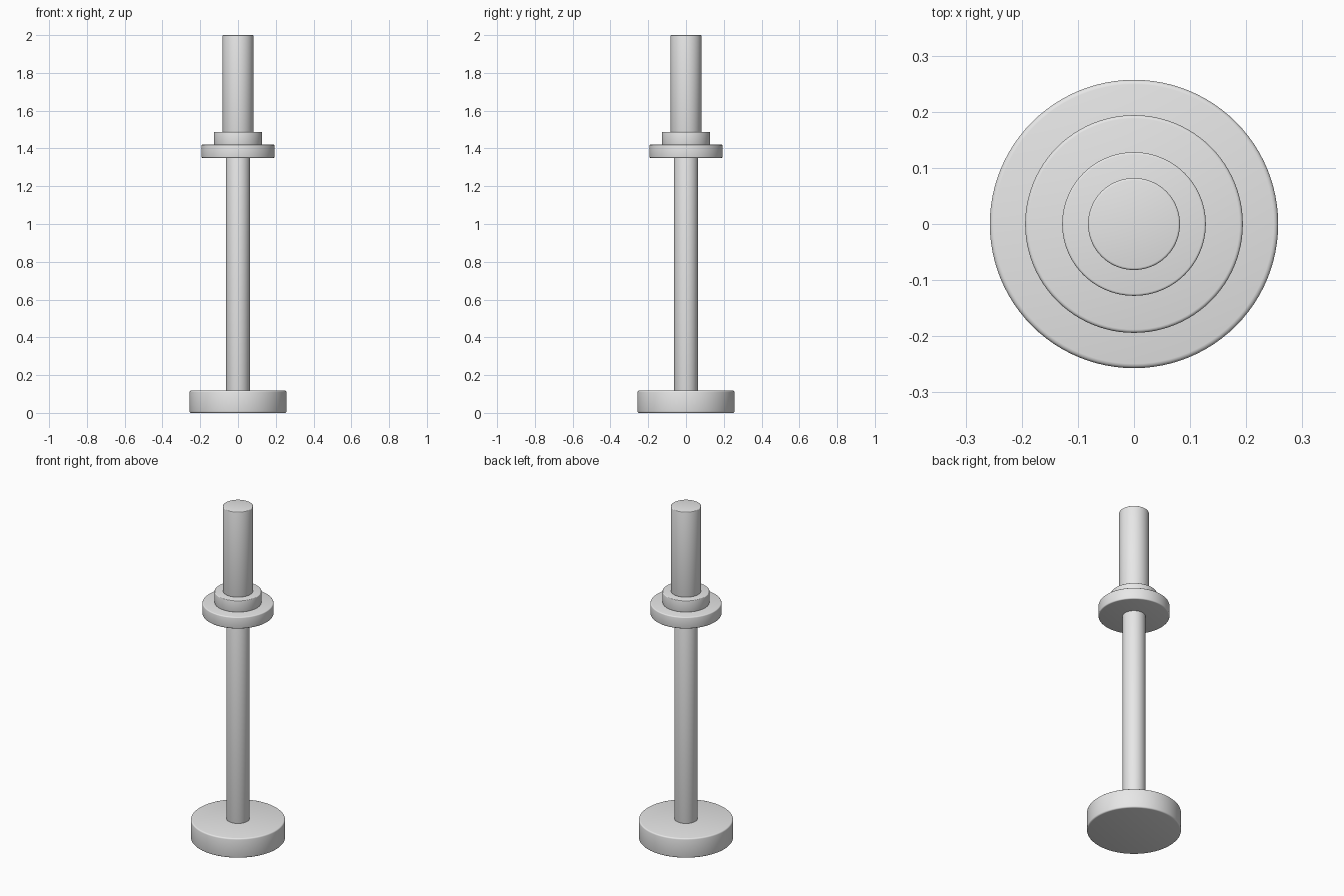
import bpy

if "Cube" in bpy.data.objects:
    bpy.data.objects.remove(bpy.data.objects["Cube"])

# one plain grey for the whole candlestick
grey = bpy.data.materials.new("light_grey")
grey.diffuse_color = (0.8, 0.8, 0.8, 1.0)
grey.use_nodes = True
grey.node_tree.nodes["Principled BSDF"].inputs["Base Color"].default_value = grey.diffuse_color


def disc(name, radius, z0, z1, bevel):
    """Upright cylinder from z0 to z1 with softly rounded rims."""
    bpy.ops.mesh.primitive_cylinder_add(
        vertices=96, radius=radius, depth=z1 - z0, location=(0, 0, (z0 + z1) / 2))
    obj = bpy.context.object
    obj.name = name
    obj.data.materials.append(grey)
    mod = obj.modifiers.new("rounded_rim", 'BEVEL')
    mod.width = bevel
    mod.segments = 3
    mod.limit_method = 'ANGLE'
    mod.angle_limit = 0.6
    bpy.ops.object.modifier_apply(modifier=mod.name)
    bpy.ops.object.shade_smooth_by_angle(angle=0.6)
    return obj


# name, radius, bottom, top, rim rounding
disc("base", 0.257, 0.0, 0.118, 0.008)
disc("stem", 0.063, 0.116, 1.352, 0.003)
disc("drip_pan", 0.194, 1.35, 1.42, 0.006)
disc("candle_cup", 0.128, 1.418, 1.488, 0.004)
disc("candle", 0.082, 1.486, 2.0, 0.004)
